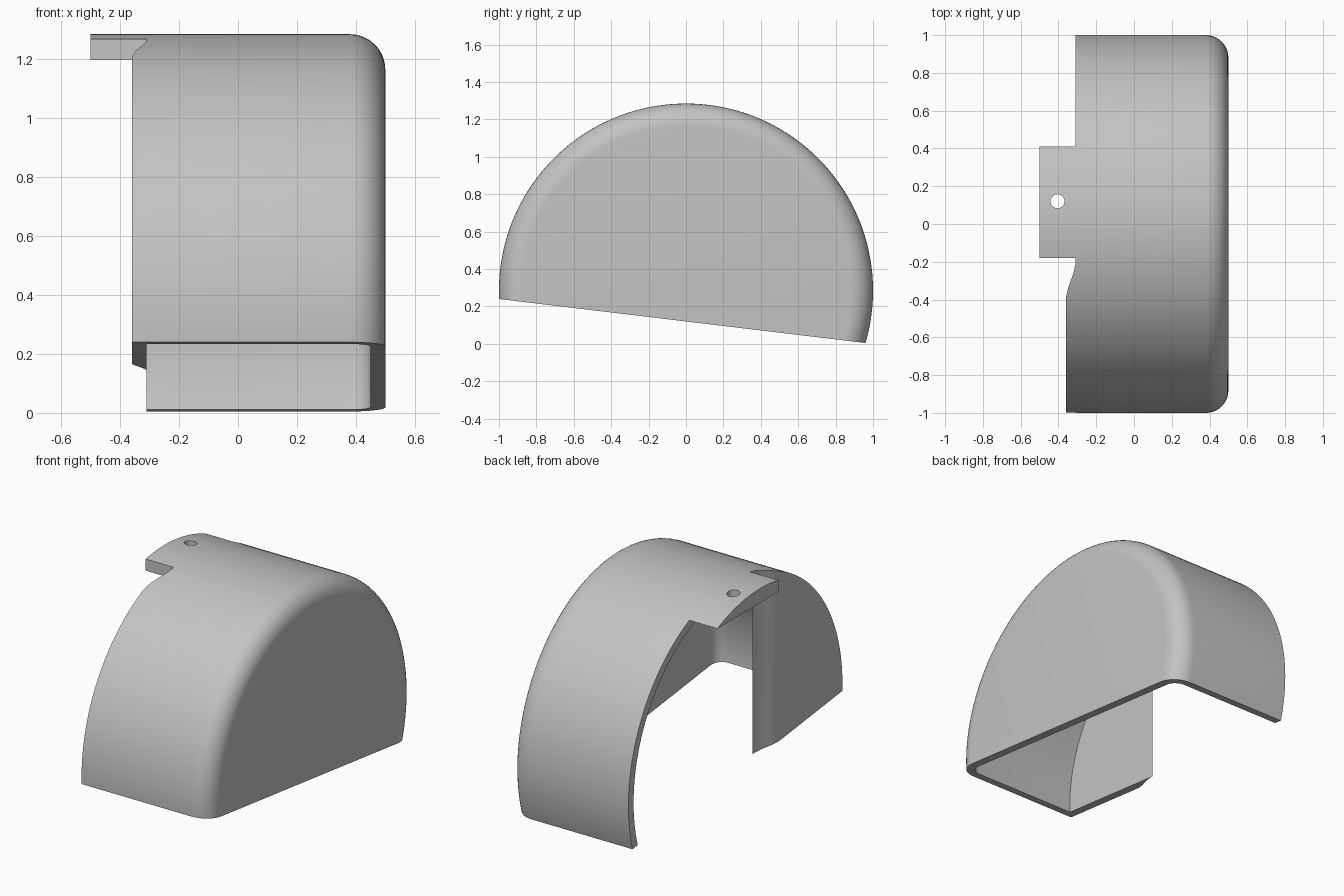
import bpy, bmesh
from math import sin, cos, pi, radians, sqrt
from mathutils import Vector

cube = bpy.data.objects.get("Cube")
if cube:
    bpy.data.objects.remove(cube)

AXIS_Z, R, WALL = 0.285, 1.0, 0.05      # wheel axis height, outer radius, wall
OPEN_X, SIDE_X = -0.31, 0.5             # open edge and closed side
FILLET, STEPS = 0.12, 144
SLOPE = 0.12                            # tilt of the lower cut

grey = bpy.data.materials.new("plain grey")
grey.use_nodes = True
colour = (0.55, 0.55, 0.55, 1)
grey.diffuse_color = colour
grey.node_tree.nodes["Principled BSDF"].inputs["Base Color"].default_value = colour


def cut_z(y):
    return 0.24 - SLOPE * (y + 1)


def arc_z(y):
    return AXIS_Z + sqrt(max(0, R * R - y * y))


def finish(bm, name):
    bmesh.ops.remove_doubles(bm, verts=bm.verts, dist=1e-5)
    bmesh.ops.recalc_face_normals(bm, faces=bm.faces)
    mesh = bpy.data.meshes.new(name)
    bm.to_mesh(mesh)
    bm.free()
    obj = bpy.data.objects.new(name, mesh)
    bpy.context.collection.objects.link(obj)
    mesh.materials.append(grey)
    return obj


def smooth(obj):
    bpy.ops.object.select_all(action='DESELECT')
    obj.select_set(True)
    bpy.context.view_layer.objects.active = obj
    bpy.ops.object.shade_smooth_by_angle(angle=radians(30))


def corner(radius):
    # quarter round between the rim and the closed side, as (x, r)
    return [(SIDE_X - FILLET + radius * sin(a), R - FILLET + radius * cos(a))
            for a in (i * pi / 20 for i in range(11))]


def columns(name, ys, outer_x, bottom, top):
    # solid made of upright columns along y, between outer_x and the open edge
    bm = bmesh.new()
    rings = []
    for y in ys:
        xo, b, t = outer_x(y), bottom(y), top(y)
        rings.append([bm.verts.new(p) for p in
                      ((xo, y, b), (xo, y, t), (OPEN_X, y, t), (OPEN_X, y, b))])
    for a, c in zip(rings, rings[1:]):
        for i in range(4):
            j = (i + 1) % 4
            bm.faces.new((a[i], a[j], c[j], c[i]))
    bm.faces.new(rings[0])
    bm.faces.new(rings[-1])
    bmesh.ops.dissolve_degenerate(bm, dist=1e-5, edges=bm.edges)
    return finish(bm, name)


def arc_ys(lo, hi):
    inner = [-cos(2 * pi * i / STEPS) for i in range(STEPS // 2 + 1)]
    return [lo] + [y for y in inner if lo + 1e-3 < y < hi - 1e-3] + [hi]


# Shell: revolved wall section, cut by the sloping lower plane
profile = ([(OPEN_X, R)] + corner(FILLET) + [(SIDE_X, 0), (SIDE_X - WALL, 0)]
           + corner(FILLET - WALL)[::-1] + [(OPEN_X, R - WALL)])
bm = bmesh.new()
verts = [bm.verts.new((x, r, AXIS_Z)) for x, r in profile]
edges = [bm.edges.new((a, b)) for i, (a, b) in
         enumerate(zip(verts, verts[1:] + verts[:1]))
         if profile[i][1] > 0 or profile[(i + 1) % len(profile)][1] > 0]
bmesh.ops.spin(bm, geom=verts + edges, cent=(0, 0, AXIS_Z), axis=(1, 0, 0),
               angle=2 * pi, steps=STEPS, use_duplicate=False)
bmesh.ops.remove_doubles(bm, verts=bm.verts, dist=1e-5)
cut = bmesh.ops.bisect_plane(bm, geom=bm.verts[:] + bm.edges[:] + bm.faces[:],
                             plane_co=(0, -1, 0.24),
                             plane_no=Vector((0, SLOPE, 1)).normalized(),
                             clear_inner=True)
rim = [e for e in cut["geom_cut"] if isinstance(e, bmesh.types.BMEdge)]
bmesh.ops.triangle_fill(bm, edges=rim, use_beauty=True)
smooth(finish(bm, "guard_shell"))


# Partial side plate at the front, blending into the open edge
def plate_x(y):
    t = min(1, max(0, (y + 0.4) / 0.2))
    return -0.36 + 0.05 * t * t * (3 - 2 * t)


smooth(columns("front_side_plate", arc_ys(-0.999, -0.2), plate_x, cut_z, arc_z))

# Mounting tab with flat underside and curved top
TAB_Z = arc_z(0.41)
tab = columns("mounting_tab", arc_ys(-0.18, 0.41), lambda y: -0.5,
              lambda y: TAB_Z, arc_z)

# Screw hole through the tab
bpy.ops.mesh.primitive_cylinder_add(vertices=32, radius=0.037, depth=0.5,
                                    location=(-0.405, 0.12, 1.2))
drill = bpy.context.object
drill.name = "hole_cutter"
drill.hide_render = True
mod = tab.modifiers.new("screw hole", 'BOOLEAN')
mod.operation, mod.solver, mod.object = 'DIFFERENCE', 'EXACT', drill
bpy.context.view_layer.objects.active = tab
bpy.ops.object.modifier_apply(modifier=mod.name)
bpy.data.objects.remove(drill)
smooth(tab)
